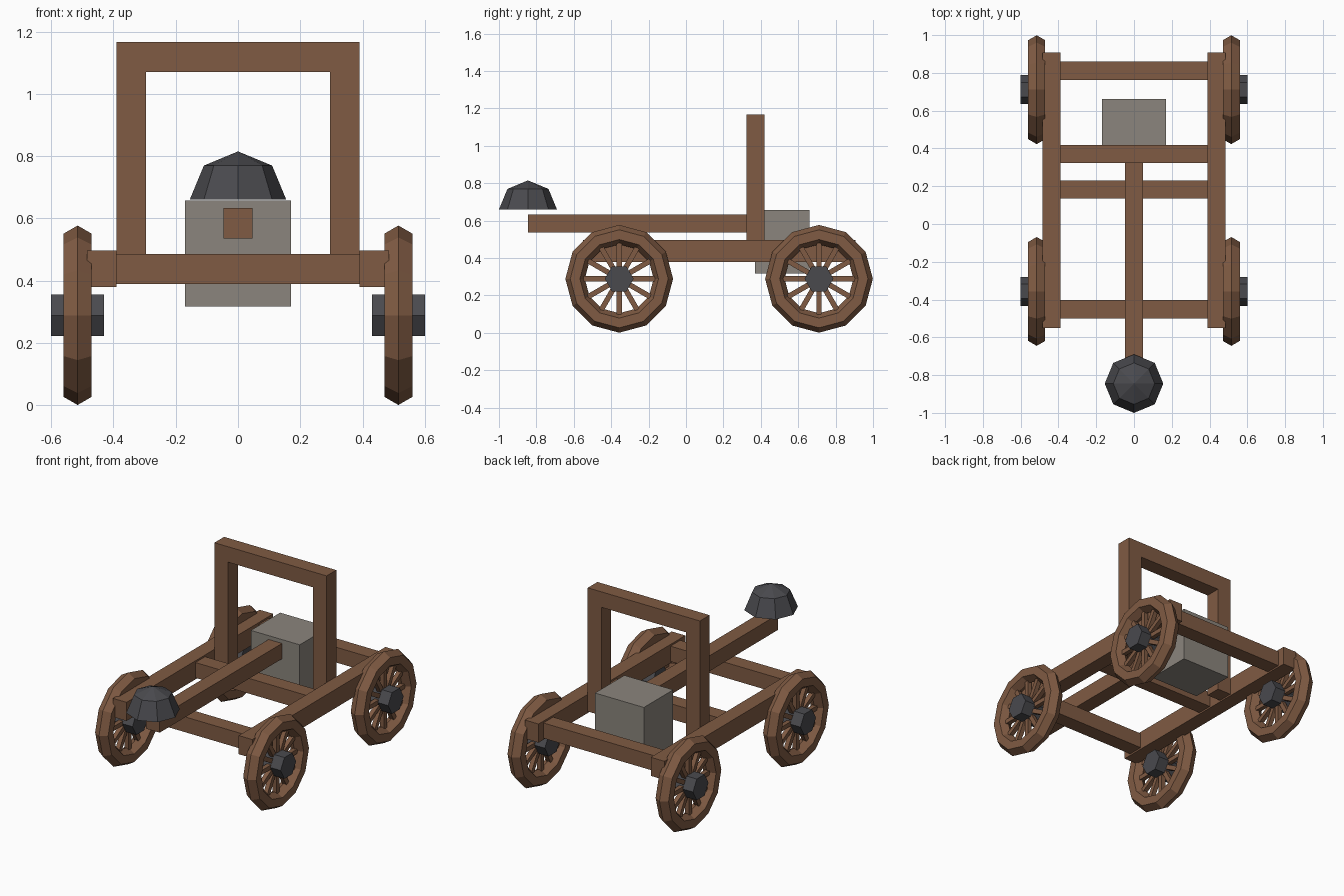
import bpy, bmesh, math
from mathutils import Matrix, Vector

if "Cube" in bpy.data.objects:
    bpy.data.objects.remove(bpy.data.objects["Cube"])


def material(name, rgb):
    m = bpy.data.materials.new(name)
    m.diffuse_color = (*rgb, 1)
    m.use_nodes = True
    m.node_tree.nodes["Principled BSDF"].inputs["Base Color"].default_value = m.diffuse_color
    return m


WOOD = material("brown wood", (0.215, 0.104, 0.056))
IRON = material("dark iron", (0.068, 0.068, 0.076))
STONE = material("grey stone", (0.258, 0.235, 0.205))


def finish(name, bm, mat):
    bmesh.ops.recalc_face_normals(bm, faces=bm.faces)
    me = bpy.data.meshes.new(name)
    bm.to_mesh(me)
    bm.free()
    me.materials.append(mat)
    ob = bpy.data.objects.new(name, me)
    bpy.context.collection.objects.link(ob)
    return ob


def add_box(bm, lo, hi, spin=Matrix()):
    lo, hi = Vector(lo), Vector(hi)
    mat = spin @ Matrix.Translation((lo + hi) / 2) @ Matrix.Diagonal((*(hi - lo), 1))
    bmesh.ops.create_cube(bm, size=1, matrix=mat)


def box(name, lo, hi, mat):
    bm = bmesh.new()
    add_box(bm, lo, hi)
    return finish(name, bm, mat)


# Chassis: two side rails and three cross beams
for side, x in (("left", -0.4375), ("right", 0.4375)):
    box(side + "_rail", (x - 0.0475, -0.55, 0.38), (x + 0.0475, 0.907, 0.497), WOOD)
for name, y in (("front", -0.5), ("middle", 0.134), ("rear", 0.763)):
    box(name + "_cross_beam", (-0.395, y, 0.39), (0.395, y + 0.097, 0.486), WOOD)

# Upright frame
for side, x in (("left", -0.3425), ("right", 0.3425)):
    box(side + "_upright", (x - 0.0475, 0.323, 0.39), (x + 0.0475, 0.419, 1.07), WOOD)
box("top_beam", (-0.39, 0.323, 1.07), (0.39, 0.419, 1.167), WOOD)

# Throwing arm and counterweight
box("throwing_arm", (-0.047, -0.845, 0.536), (0.047, 0.38, 0.633), WOOD)
box("counterweight", (-0.17, 0.37, 0.317), (0.17, 0.661, 0.657), STONE)

# Dome-shaped cup: half of an eight-sided sphere
bm = bmesh.new()
bmesh.ops.create_uvsphere(bm, u_segments=8, v_segments=4, radius=0.155,
                          matrix=Matrix.Translation((0, -0.845, 0.66)))
bmesh.ops.delete(bm, geom=[v for v in bm.verts if v.co.z < 0.655], context='VERTS')
bmesh.ops.holes_fill(bm, edges=[e for e in bm.edges if e.is_boundary], sides=0)
finish("cup", bm, IRON)


def wheel(name, centre):
    # Rim: hexagonal section swept round twelve steps
    bm = bmesh.new()
    rings = []
    for i in range(12):
        a = math.tau * i / 12
        ring = []
        for j in range(6):
            b = math.tau * j / 6
            r = 0.236 + 0.052 * math.cos(b)
            ring.append(bm.verts.new((0.052 * math.sin(b), r * math.cos(a), r * math.sin(a))))
        rings.append(ring)
    for i in range(12):
        p, q = rings[i], rings[(i + 1) % 12]
        for j in range(6):
            k = (j + 1) % 6
            bm.faces.new((p[j], q[j], q[k], p[k]))
    finish(name + "_rim", bm, WOOD).location = centre

    # Twelve spokes
    bm = bmesh.new()
    for i in range(12):
        add_box(bm, (-0.014, -0.014, 0.05), (0.014, 0.014, 0.2),
                Matrix.Rotation(math.tau * i / 12, 4, 'X'))
    finish(name + "_spokes", bm, WOOD).location = centre

    # Hexagonal hub with corners pointing front and back
    bm = bmesh.new()
    bmesh.ops.create_cone(bm, cap_ends=True, segments=6, radius1=0.077, radius2=0.077, depth=0.17)
    ys = max(v.co.y for v in bm.verts)
    turn = 0 if ys > 0.076 else math.pi / 2
    bm.transform(Matrix.Rotation(math.pi / 2, 4, 'Y') @ Matrix.Rotation(turn, 4, 'Z'))
    finish(name + "_hub", bm, IRON).location = centre


for end, y in (("front", -0.357), ("rear", 0.711)):
    for side, x in (("left", -0.515), ("right", 0.515)):
        wheel(f"{end}_{side}_wheel", (x, y, 0.289))
